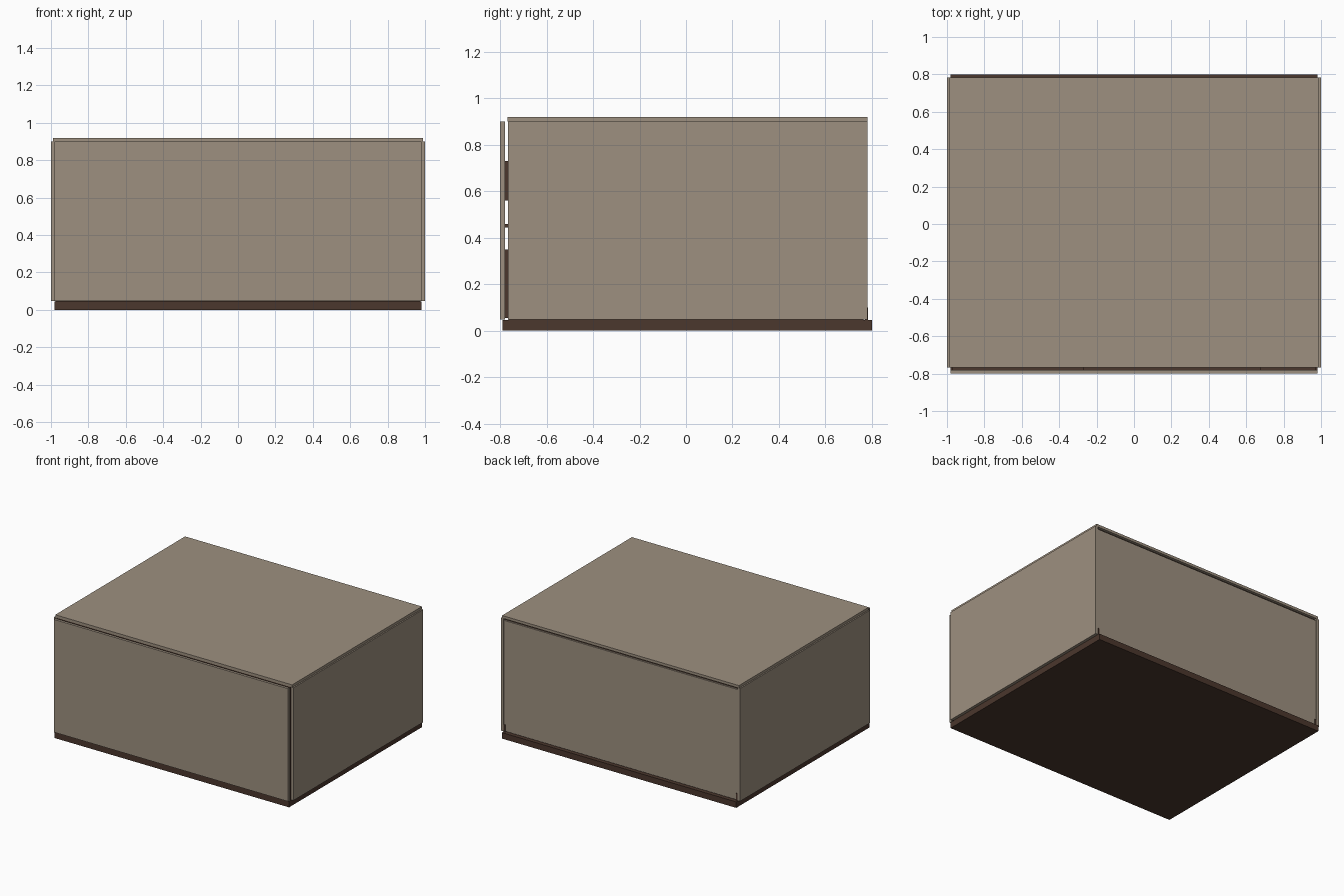
import bpy

cube = bpy.data.objects.get("Cube")
if cube:
    bpy.data.objects.remove(cube, do_unlink=True)


def material(name, rgb):
    m = bpy.data.materials.new(name)
    m.use_nodes = True
    color = (*rgb, 1)
    m.diffuse_color = color
    m.node_tree.nodes["Principled BSDF"].inputs["Base Color"].default_value = color
    return m


taupe = material("taupe panel", (0.34, 0.28, 0.215))
brown = material("dark brown wood", (0.07, 0.038, 0.026))


def board(name, x, y, z, mat):
    """Box spanning the given (low, high) ranges."""
    spans = (x, y, z)
    bpy.ops.mesh.primitive_cube_add(size=1)
    ob = bpy.context.object
    ob.name = name
    for v in ob.data.vertices:
        v.co = [lo if c < 0 else hi for c, (lo, hi) in zip(v.co, spans)]
    ob.data.materials.append(mat)
    return ob


# Plinth and dark inner carcass
board("plinth", (-0.98, 0.98), (-0.79, 0.80), (0, 0.045), brown)
board("carcass", (-0.975, 0.975), (-0.763, 0.765), (0.045, 0.898), brown)

# Outer panels
board("lid", (-0.99, 0.99), (-0.768, 0.782), (0.90, 0.92), taupe)
board("front_panel", (-0.98, 0.98), (-0.80, -0.78), (0.048, 0.90), taupe)
board("back_panel", (-0.978, 0.978), (0.765, 0.778), (0.05, 0.885), taupe)
for side, s in (("left", 1), ("right", -1)):
    x = sorted((s * 0.978, s))
    board(side + "_panel", x, (-0.766, 0.782), (0.048, 0.90), taupe)
    # Corner blocks at the foot of the back
    x = sorted((s * 0.965, s * 0.977))
    board(side + "_corner_block", x, (0.77, 0.783), (0.045, 0.10), brown)

# Spacers joining the front panel to the carcass
for name, x, z in (
    ("lower_spacer", (-0.97, 0.97), (0.055, 0.35)),
    ("middle_spacer", (-0.27, 0.20), (0.445, 0.46)),
    ("upper_spacer", (-0.27, 0.68), (0.56, 0.73)),
):
    board(name, x, (-0.782, -0.76), z, brown)
